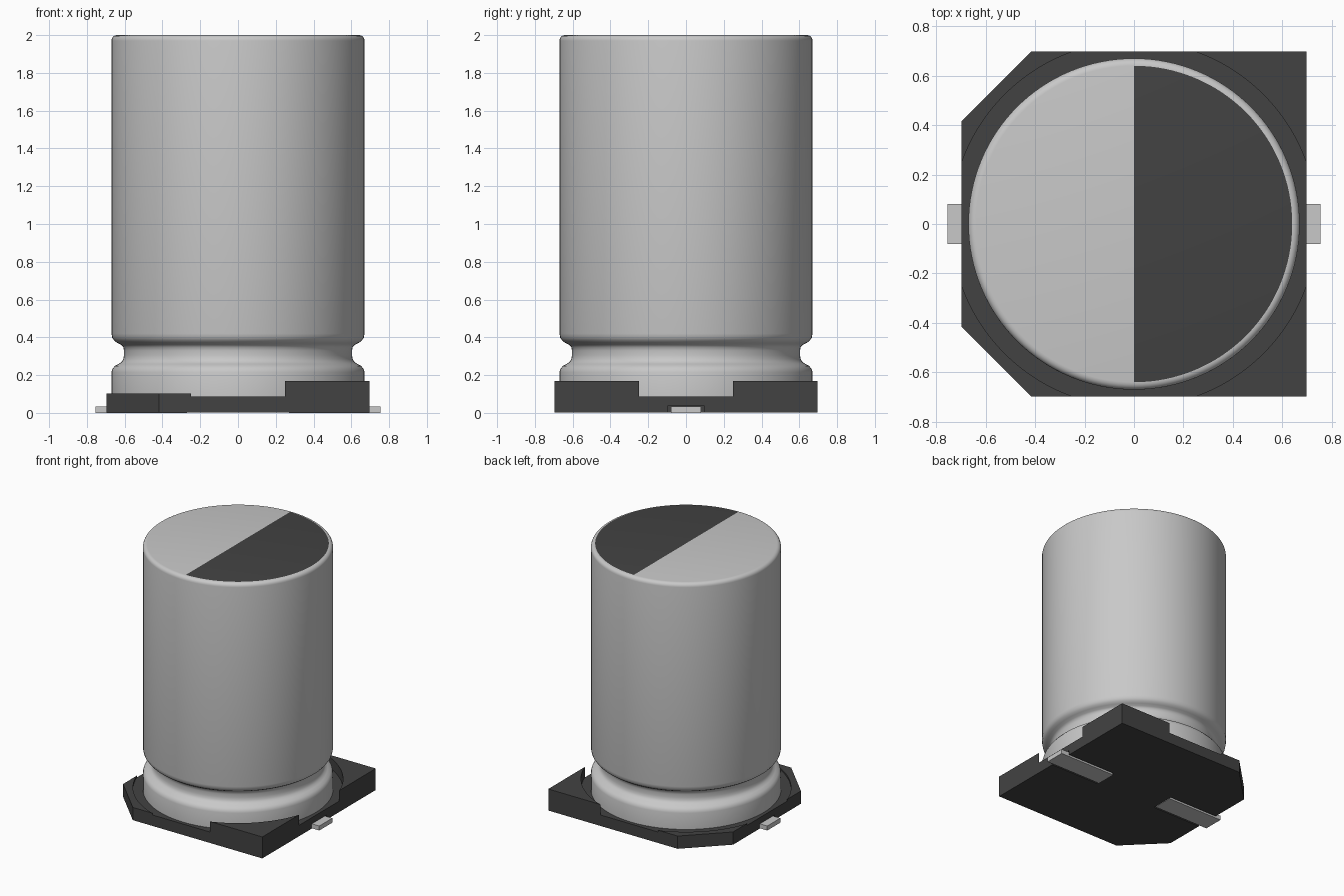
import bpy, bmesh, math

cube = bpy.data.objects.get("Cube")
if cube:
    bpy.data.objects.remove(cube, do_unlink=True)


def material(name, value):
    m = bpy.data.materials.new(name)
    m.use_nodes = True
    colour = (value, value, value, 1)
    m.diffuse_color = colour
    m.node_tree.nodes["Principled BSDF"].inputs["Base Color"].default_value = colour
    return m


aluminium = material("light grey metal", 0.58)
dark = material("dark grey plastic", 0.055)


def make_object(name, bm, *mats):
    bmesh.ops.recalc_face_normals(bm, faces=bm.faces)
    mesh = bpy.data.meshes.new(name)
    bm.to_mesh(mesh)
    bm.free()
    for m in mats:
        mesh.materials.append(m)
    ob = bpy.data.objects.new(name, mesh)
    bpy.context.scene.collection.objects.link(ob)
    return ob


def prism(name, outline, z0, z1, mat):
    bm = bmesh.new()
    face = bm.faces.new([bm.verts.new((x, y, z0)) for x, y in outline])
    ext = bmesh.ops.extrude_face_region(bm, geom=[face])["geom"]
    verts = [v for v in ext if isinstance(v, bmesh.types.BMVert)]
    bmesh.ops.translate(bm, verts=verts, vec=(0, 0, z1 - z0))
    return make_object(name, bm, mat)


def box(name, x0, x1, y0, y1, z0, z1, mat):
    return prism(name, [(x0, y0), (x1, y0), (x1, y1), (x0, y1)], z0, z1, mat)


def circle(r, n):
    return [(r * math.cos(math.tau * i / n), r * math.sin(math.tau * i / n)) for i in range(n)]


def smooth(ob, angle):
    bpy.ops.object.select_all(action="DESELECT")
    ob.select_set(True)
    bpy.context.view_layer.objects.active = ob
    bpy.ops.object.shade_smooth_by_angle(angle=math.radians(angle))


# Can: lathed profile with a crimped neck and a rounded top edge
profile = [(0, 0.088), (0.67, 0.088), (0.67, 0.215), (0.665, 0.232), (0.653, 0.248),
           (0.632, 0.259), (0.616, 0.27), (0.607, 0.285), (0.604, 0.305), (0.604, 0.33),
           (0.607, 0.348), (0.618, 0.36), (0.638, 0.37), (0.655, 0.382), (0.666, 0.398),
           (0.67, 0.42), (0.67, 1.97)]
profile += [(0.64 + 0.03 * math.cos(a), 1.97 + 0.03 * math.sin(a))
            for a in (math.radians(d) for d in (18, 36, 54, 72, 90))]
profile.append((0, 2.0))
bm = bmesh.new()
points = [bm.verts.new((r, 0, z)) for r, z in profile]
edges = [bm.edges.new(pair) for pair in zip(points, points[1:])]
bmesh.ops.spin(bm, geom=points + edges, axis=(0, 0, 1), cent=(0, 0, 0),
               angle=math.tau, steps=128, use_duplicate=False)
bmesh.ops.remove_doubles(bm, verts=bm.verts, dist=0.0005)
# Polarity mark: the +x half of the flat top
for f in bm.faces:
    c = f.calc_center_median()
    if c.z > 1.9995 and c.x > 0:
        f.material_index = 1
can = make_object("can", bm, aluminium, dark)
smooth(can, 35)

# Base: square plate with two chamfered corners
h, c = 0.697, 0.417
base = prism("base", [(-c, -h), (h, -h), (h, h), (-c, h), (-h, c), (-h, -c)],
             0.003, 0.17, dark)

# Cutters: round seat, lower rim on the chamfered side, slots for the terminals
cutters = [prism("seat_cutter", circle(0.74, 128), 0.088, 0.3, dark),
           box("low_rim_cutter", -1, 0, -1, 1, 0.102, 0.3, dark)]
for side, s in (("left", 1), ("right", -1)):
    x0, x1 = sorted((s * 0.27, s * 1.0))
    cutters.append(box(side + "_slot_cutter", x0, x1, -0.095, 0.095, -0.1, 0.039, dark))
    # Terminal lying in its slot
    x0, x1 = sorted((s * 0.27, s * 0.755))
    box(side + "_terminal", x0, x1, -0.08, 0.08, 0, 0.035, aluminium)

for cutter in cutters:
    cutter.hide_render = True
    cutter.hide_set(True)
    mod = base.modifiers.new(cutter.name, "BOOLEAN")
    mod.operation = "DIFFERENCE"
    mod.solver = "EXACT"
    mod.object = cutter

# Apply the cuts and discard the cutters
bpy.context.view_layer.update()
cut_mesh = bpy.data.meshes.new_from_object(
    base.evaluated_get(bpy.context.evaluated_depsgraph_get()))
base.modifiers.clear()
base.data = cut_mesh
for cutter in cutters:
    bpy.data.objects.remove(cutter, do_unlink=True)
smooth(base, 20)
